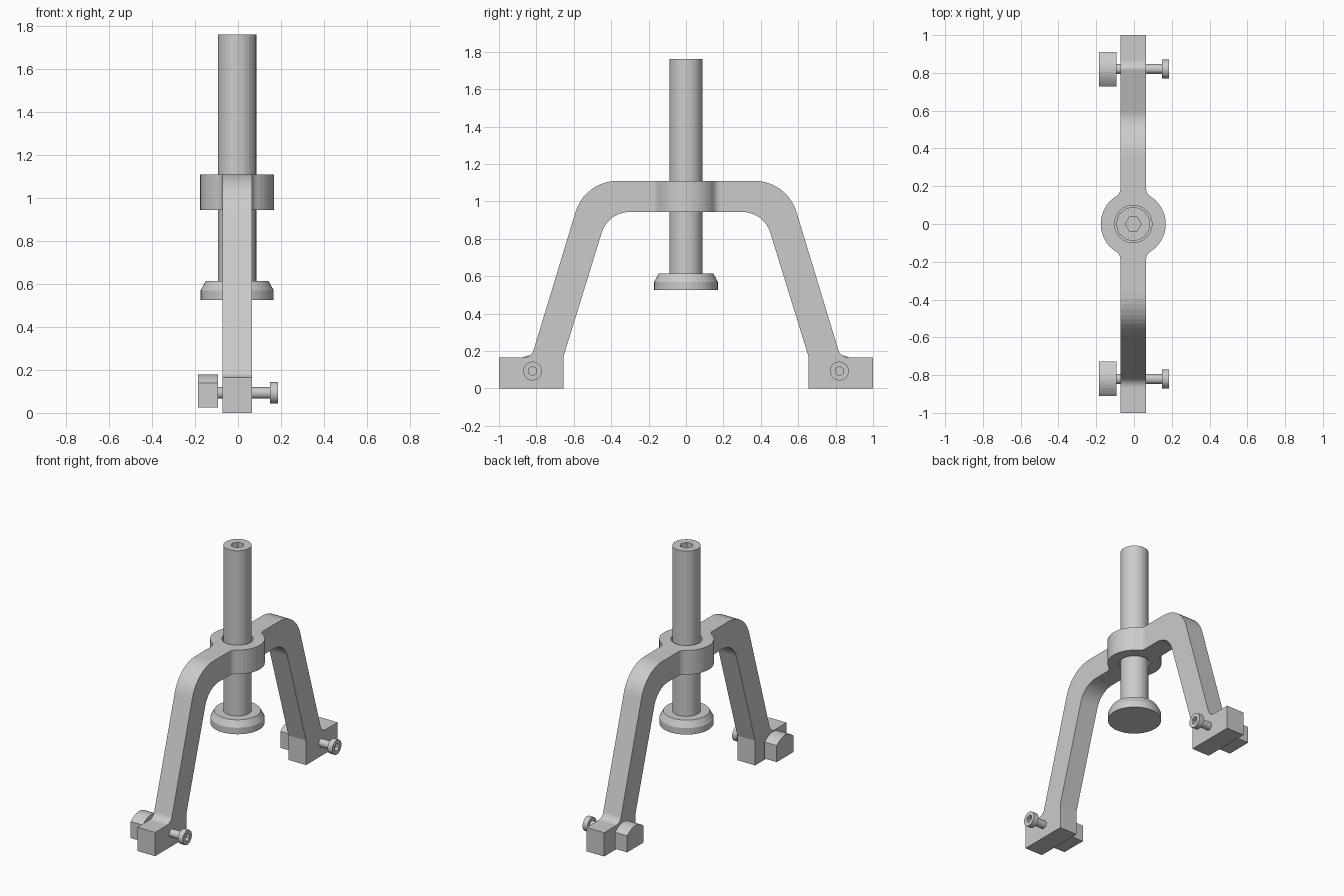
import bpy
import bmesh
from math import sin, cos, pi, radians, sqrt, tan
from mathutils import Vector, Matrix

cube = bpy.data.objects.get("Cube")
if cube:
    bpy.data.objects.remove(cube, do_unlink=True)

steel = bpy.data.materials.new("grey_steel")
steel.use_nodes = True
steel.diffuse_color = (0.6, 0.6, 0.6, 1)
steel.node_tree.nodes["Principled BSDF"].inputs["Base Color"].default_value = (0.6, 0.6, 0.6, 1)

CX = -0.004          # common centre line of frame and spindle
SIDES = 48
HALF = 0.068         # half thickness of the frame
LOW, HIGH = 0.943, 1.11
JOIN = 0.188         # where arms meet the hub


def finish(name, bm, matrix=Matrix()):
    bmesh.ops.recalc_face_normals(bm, faces=bm.faces)
    mesh = bpy.data.meshes.new(name)
    bm.to_mesh(mesh)
    bm.free()
    mesh.materials.append(steel)
    obj = bpy.data.objects.new(name, mesh)
    obj.matrix_world = matrix
    bpy.context.collection.objects.link(obj)
    return obj


def loft(name, loops, matrix=Matrix(), closed=False):
    """Skin a stack of equal loops; cap the ends, or join last to first."""
    bm = bmesh.new()
    rings = [[bm.verts.new(p) for p in loop] for loop in loops]
    pairs = list(zip(rings, rings[1:]))
    if closed:
        pairs.append((rings[-1], rings[0]))
    else:
        bm.faces.new(rings[0])
        bm.faces.new(rings[-1])
    n = len(rings[0])
    for a, b in pairs:
        for i in range(n):
            j = (i + 1) % n
            bm.faces.new((a[i], a[j], b[j], b[i]))
    return finish(name, bm, matrix)


def circle(r, z):
    return [(r * cos(2 * pi * i / SIDES), r * sin(2 * pi * i / SIDES), z) for i in range(SIDES)]


def hexagon(r, z):
    pts = []
    for i in range(SIDES):
        a = 2 * pi * i / SIDES
        d = r * cos(pi / 6) / cos(a % (pi / 3) - pi / 6)
        pts.append((d * cos(a), d * sin(a), z))
    return pts


def prism(name, outline, x0, x1):
    """Extrude a (y, z) outline along x."""
    return loft(name, [[(x, y, z) for y, z in outline] for x in (x0, x1)])


def fillet(before, corner, after, r, steps=10):
    """Points of a round of radius r at a corner."""
    c = Vector(corner)
    u = (Vector(before) - c).normalized()
    v = (Vector(after) - c).normalized()
    half = u.angle(v) / 2
    mid = c + (u + v).normalized() * (r / sin(half))
    start = c + u * (r / tan(half)) - mid
    sweep = start.angle_signed(c + v * (r / tan(half)) - mid)
    return [tuple(mid + Matrix.Rotation(-sweep * i / steps, 2) @ start) for i in range(steps + 1)]


# Arms with rounded shoulders and a square foot
toe, ankle, shoulder, top = (1, 0.165), (0.827, 0.165), (0.54, HIGH), (JOIN, HIGH)
heel, armpit, under = (0.655, 0.17), (0.4165, LOW), (JOIN, LOW)
arm = [(1, 0), toe]
arm += fillet(toe, ankle, shoulder, 0.055, 6)
arm += fillet(ankle, shoulder, top, 0.235)
arm += [top, under]
arm += fillet(under, armpit, heel, 0.155)
arm += [heel, (0.655, 0)]

# Clamp block with a domed top
bolt_y, bolt_z = 0.82, 0.093
block = [(bolt_y + 0.091, 0.025), (bolt_y - 0.091, 0.025)]
block += [(bolt_y + 0.091 * t, 0.178 - 0.038 * t * t) for t in [i / 6 - 1 for i in range(13)]]

for side, s in (("front", -1), ("back", 1)):
    prism(side + "_arm", [(s * y, z) for y, z in arm], CX - HALF, CX + HALF)
    prism(side + "_clamp_block", [(s * y, z) for y, z in block], -0.186, -0.093)
    # Clamp bolt along x with a hexagonal socket in its head
    place = Matrix.Translation((0, s * bolt_y, bolt_z)) @ Matrix.Rotation(radians(90), 4, 'Y')
    loft(side + "_clamp_bolt", [
        circle(0.027, -0.12), circle(0.027, 0.148), circle(0.05, 0.148),
        circle(0.05, 0.185), hexagon(0.025, 0.185), hexagon(0.025, 0.16)], place)

# Hub: round collar blended into the arms, with a bore
R, BLEND = 0.172, 0.05
bx = HALF + BLEND
by = sqrt((R + BLEND) ** 2 - bx ** 2)
quarter = []
edge = Vector((bx, by)).angle_signed(Vector((1, 0)))
for i in range(9):
    a = edge * i / 8
    quarter.append((R * cos(a), R * sin(a)))
for i in range(1, 7):
    a = edge + pi + (pi - edge - pi) * i / 6
    quarter.append((bx + BLEND * cos(a), by + BLEND * sin(a)))
quarter += [(HALF * t, by) for t in (0.75, 0.5, 0.25)]
half = quarter + [(0, by)] + [(-x, y) for x, y in reversed(quarter)]
outline = half + [(-x, -y) for x, y in half[1:-1]]
bore = [tuple(Vector(p).normalized() * 0.099) for p in outline]
loft("hub_collar", [[(x, y, z) for x, y in loop] for loop, z in
                    ((outline, LOW), (outline, HIGH), (bore, HIGH), (bore, LOW))],
     Matrix.Translation((CX, 0, 0)), closed=True)

# Central spindle with socketed top
centre = Matrix.Translation((CX, 0, 0))
loft("spindle", [circle(0.089, 0.6), circle(0.089, 1.76),
                 hexagon(0.042, 1.76), hexagon(0.042, 1.66)], centre)

# Pressure pad with chamfered rim
loft("pressure_pad", [circle(0.17, 0.525), circle(0.17, 0.57), circle(0.146, 0.614)], centre)
